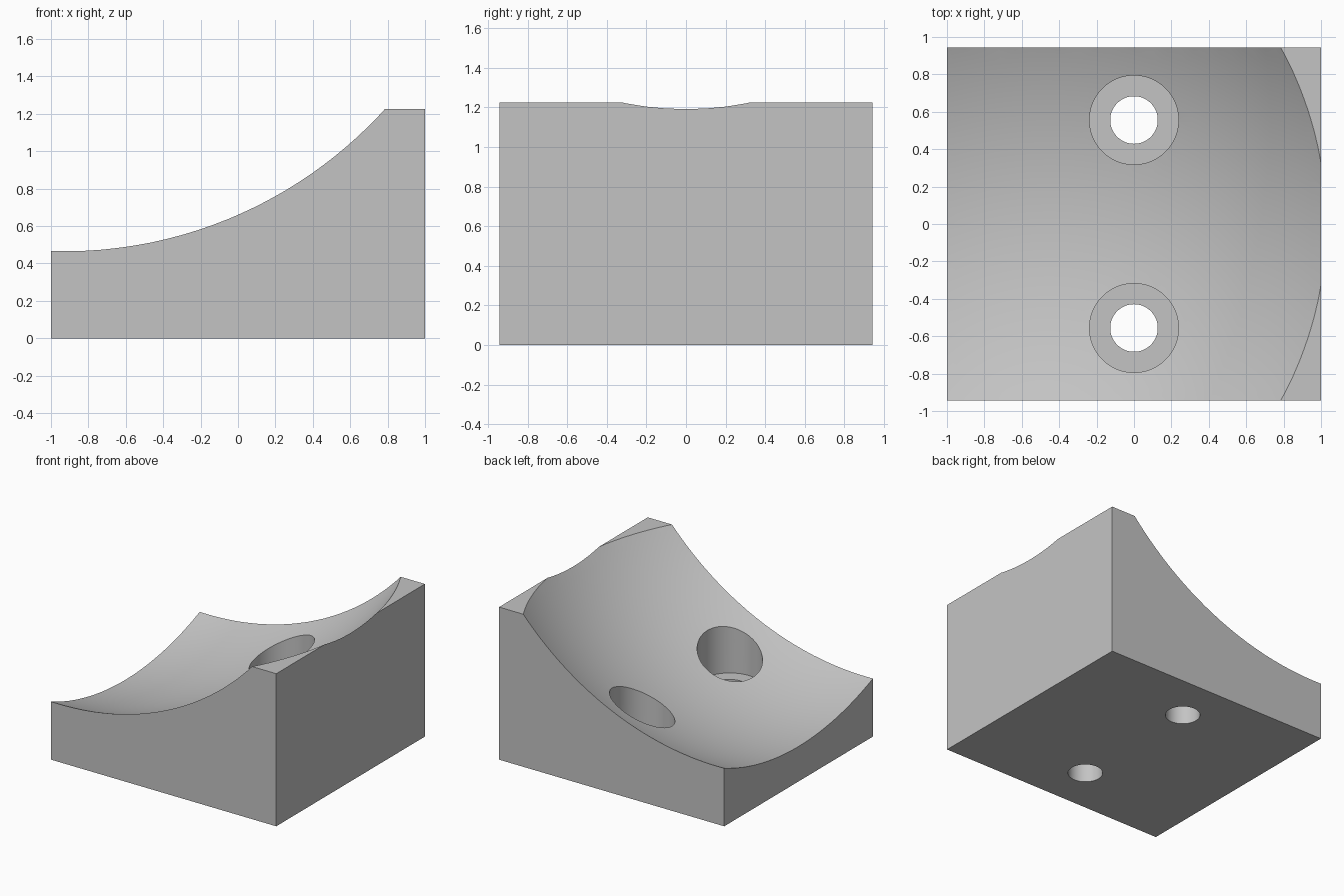
import bpy
import math

default = bpy.data.objects.get("Cube")
if default:
    bpy.data.objects.remove(default, do_unlink=True)

HALF_DEPTH = 0.943
HEIGHT = 1.225
HOLE_Y = 0.556
FLOOR_Z = 0.28

grey = bpy.data.materials.new("light_grey")
grey.use_nodes = True
colour = (0.55, 0.55, 0.55, 1)
grey.diffuse_color = colour
grey.node_tree.nodes["Principled BSDF"].inputs["Base Color"].default_value = colour


def name_active(name):
    obj = bpy.context.object
    obj.name = name
    obj.data.materials.append(grey)
    return obj


def cylinder(name, radius, bottom, top, y):
    bpy.ops.mesh.primitive_cylinder_add(
        vertices=96, radius=radius, depth=top - bottom,
        location=(0, y, (bottom + top) / 2))
    return name_active(name)


# Solid block
bpy.ops.mesh.primitive_cube_add(size=2, location=(0, 0, HEIGHT / 2))
block = name_active("cradle_block")
block.scale = (1, HALF_DEPTH, HEIGHT / 2)
bpy.ops.object.transform_apply(location=True, rotation=False, scale=True)

# Spherical hollow
bpy.ops.mesh.primitive_ico_sphere_add(
    subdivisions=6, radius=2.5, location=(-0.93, 0, 2.78))
cutters = [name_active("hollow_cutter")]

# Counterbored screw holes
for side, y in (("front", -HOLE_Y), ("back", HOLE_Y)):
    cutters.append(cylinder(side + "_counterbore_cutter", 0.238, FLOOR_Z, 1.5, y))
    cutters.append(cylinder(side + "_hole_cutter", 0.127, -0.2, 1.4, y))

# Carve the block
bpy.ops.object.select_all(action="DESELECT")
bpy.context.view_layer.objects.active = block
block.select_set(True)
for cutter in cutters:
    cutter.hide_render = True
    cut = block.modifiers.new(cutter.name, "BOOLEAN")
    cut.operation = "DIFFERENCE"
    cut.solver = "EXACT"
    cut.object = cutter
    bpy.ops.object.modifier_apply(modifier=cut.name)
for cutter in cutters:
    bpy.data.objects.remove(cutter, do_unlink=True)

bpy.ops.object.shade_smooth_by_angle(angle=math.radians(25))
